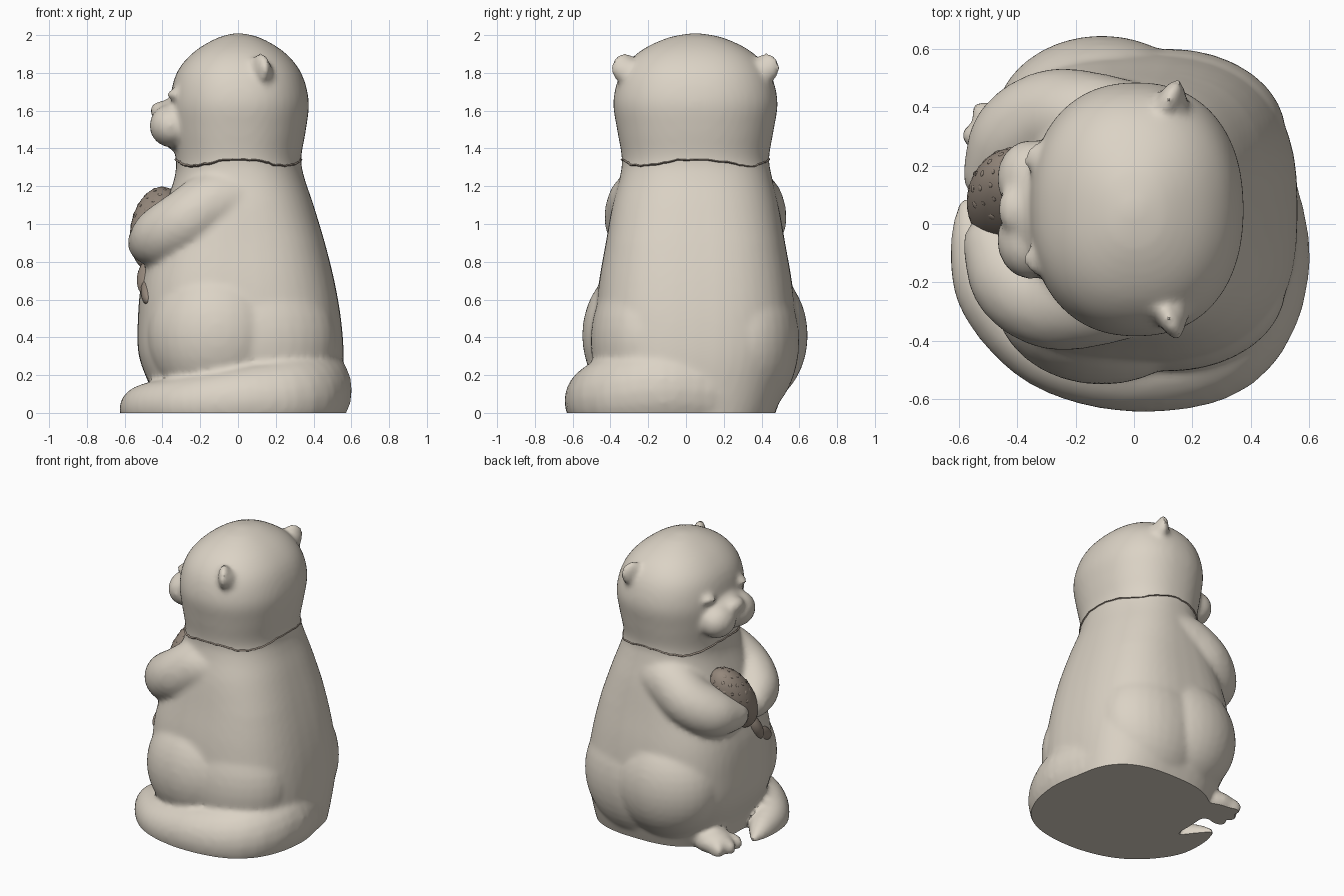
import bpy, bmesh, math, random
from mathutils import Vector, Matrix, Quaternion

if "Cube" in bpy.data.objects:
    bpy.data.objects.remove(bpy.data.objects["Cube"])

random.seed(4)
MID = 0.05                      # the figure's symmetry plane in y


def spline(pts, steps):
    """Catmull-Rom through tuples of any length."""
    out = []
    for i in range(len(pts) - 1):
        p = [pts[max(i - 1, 0)], pts[i], pts[i + 1], pts[min(i + 2, len(pts) - 1)]]
        for s in range(steps):
            t = s / steps
            out.append(tuple(0.5 * (2 * b + (c - a) * t + (2 * a - 5 * b + 4 * c - d) * t * t
                             + (3 * b - a - 3 * c + d) * t ** 3) for a, b, c, d in zip(*p)))
    return out + [tuple(pts[-1])]


def skin(bm, rings, cap=True):
    n = len(rings[0])
    for a, b in zip(rings, rings[1:]):
        for i in range(n):
            bm.faces.new((a[i], a[(i + 1) % n], b[(i + 1) % n], b[i]))
    if cap:
        bm.faces.new(rings[0][::-1])
        bm.faces.new(rings[-1])


def blob(bm, loc, scale, rot=Quaternion(), u=20, v=12):
    """Ellipsoid with tiny capped poles."""
    m = Matrix.Translation(loc) @ rot.to_matrix().to_4x4() @ Matrix.Diagonal((*scale, 1))
    rings = []
    for j in range(v + 1):
        b = -math.pi / 2 + math.pi * min(max(j, .1), v - .1) / v
        rings.append([bm.verts.new(m @ Vector((math.cos(b) * math.cos(2 * math.pi * i / u),
                                               math.cos(b) * math.sin(2 * math.pi * i / u),
                                               math.sin(b)))) for i in range(u)])
    skin(bm, rings)


def limb(bm, pts, steps=6):
    for x, y, z, r in spline(pts, steps):
        blob(bm, (x, y, z), (r, r, r))


def yaw(deg):
    return Quaternion((0, 0, 1), math.radians(deg))


def flip(p):
    return (p[0], 2 * MID - p[1], *p[2:])


def oval(x0, x1, y0, y1, a, grow=0.0, power=2.3):
    c, s = math.cos(a), math.sin(a)
    return ((x0 + x1) / 2 + ((x1 - x0) / 2 + grow) * math.copysign(abs(c) ** (2 / power), c),
            (y0 + y1) / 2 + ((y1 - y0) / 2 + grow) * math.copysign(abs(s) ** (2 / power), s))


def material(name, *rgb):
    m = bpy.data.materials.new(name)
    m.diffuse_color = (*rgb, 1)
    m.use_nodes = True
    m.node_tree.nodes["Principled BSDF"].inputs["Base Color"].default_value = m.diffuse_color
    return m


def finish(name, bm, mat):
    me = bpy.data.meshes.new(name)
    bm.to_mesh(me)
    bm.free()
    ob = bpy.data.objects.new(name, me)
    bpy.context.collection.objects.link(ob)
    bpy.ops.object.select_all(action='DESELECT')
    bpy.context.view_layer.objects.active = ob
    ob.select_set(True)
    me.materials.append(mat)
    return ob


cream = material("cream", .71, .65, .56)
brown = material("brown", .30, .245, .20)

# torso and head: one loft of z, x0, x1, y0, y1
bm = bmesh.new()
profile = [(-.06, -.40, .53, -.40, .45), (.1, -.45, .55, -.46, .51), (.3, -.525, .56, -.48, .57),
           (.5, -.53, .545, -.48, .58), (.7, -.51, .51, -.46, .56), (.9, -.45, .46, -.425, .525),
           (1.1, -.385, .40, -.39, .49), (1.25, -.335, .35, -.35, .455), (1.35, -.33, .335, -.34, .44),
           (1.5, -.35, .36, -.365, .465), (1.65, -.36, .375, -.385, .485), (1.8, -.325, .335, -.345, .445),
           (1.91, -.235, .245, -.25, .35), (1.985, -.11, .12, -.10, .20), (2.01, -.02, .02, .03, .07)]
rings = []
for z, *box in spline(profile, 4):
    power = 2.25 + .45 * min(max((1.3 - z) / .4, 0), 1)
    rings.append([bm.verts.new((*oval(*box, 2 * math.pi * i / 48, power=power), z)) for i in range(48)])
skin(bm, rings)

# haunches blending back into the hips
for y, s in ((.34, 1), (-.245, -1)):
    blob(bm, (-.11, y, .41), (.37, .305, .38), u=32, v=20)
    blob(bm, (.12, y - s * .03, .38), (.40, .29, .42), u=32, v=20)

# tail wrapping round one side to the front
limb(bm, [(.24, .18, .10, .29), (.34, -.12, .12, .265), (.27, -.37, .08, .225), (0, -.46, .06, .185),
          (-.28, -.42, .04, .15), (-.47, -.25, .03, .13), (-.54, -.08, .02, .09), (-.575, .06, .01, .03)])

# arms with paws and fingers, mirrored
arm = [(-.02, .32, 1.13, .165), (-.14, .345, 1.10, .175), (-.28, .36, 1.01, .17),
       (-.40, .29, .935, .16), (-.475, .17, .90, .11)]
fingers = [(-.50, .10, .94 - .05 * k, .045) for k in range(3)]
for side in (lambda p: p, flip):
    limb(bm, [side(p) for p in arm])
    for f in fingers:
        x, y, z, r = side(f)
        blob(bm, (x, y, z), (r, r * 1.7, r * .8))

# foot with toes
blob(bm, (-.41, .29, .045), (.155, .12, .085), yaw(-20))
for x, y, a in ((-.51, .22, 5), (-.52, .295, -12), (-.49, .365, -30)):
    blob(bm, (x, y, .03), (.075, .047, .06), yaw(a))

# face mask, muzzle, nose, chin, closed eyes and ears
blob(bm, (-.20, MID, 1.57), (.18, .29, .20), u=32, v=20)
blob(bm, (-.33, MID, 1.57), (.105, .17, .10))
blob(bm, (-.32, MID, 1.44), (.075, .12, .05))
blob(bm, (-.415, MID, 1.60), (.05, .08, .05))
for s in (1, -1):
    blob(bm, (-.355, MID + s * .105, 1.52), (.115, .135, .115))
    blob(bm, (-.34, MID + s * .18, 1.685), (.035, .05, .028), yaw(-s * 25))
    blob(bm, (.12, MID + s * .375, 1.825), (.038, .08, .082), yaw(-s * 30))
    blob(bm, (.14, MID + s * .34, 1.80), (.035, .07, .07), yaw(-s * 30))

# fuse everything into one soft sculpted skin, then cut the flat base
body = finish("otter_body", bm, cream)
rm = body.modifiers.new("fuse", 'REMESH')
rm.mode, rm.voxel_size = 'VOXEL', .017
sm = body.modifiers.new("soften", 'SMOOTH')
sm.factor, sm.iterations = .5, 9
for name in ("fuse", "soften"):
    bpy.ops.object.modifier_apply(modifier=name)
bm = bmesh.new()
bm.from_mesh(body.data)
cut = bmesh.ops.bisect_plane(bm, geom=bm.verts[:] + bm.edges[:] + bm.faces[:], plane_co=(0, 0, 0),
                             plane_no=(0, 0, 1), clear_inner=True)
bmesh.ops.edgeloop_fill(bm, edges=[e for e in cut["geom_cut"] if isinstance(e, bmesh.types.BMEdge)])
bmesh.ops.recalc_face_normals(bm, faces=bm.faces[:])
bm.to_mesh(body.data)
bm.free()
bpy.ops.object.shade_smooth_by_angle(angle=math.radians(35))

# thin uneven neck seam
bm = bmesh.new()
rings = [[], [], []]
for i in range(96):
    a = 2 * math.pi * i / 96
    z = 1.325 + .018 * math.cos(4 * a) + random.uniform(-.004, .004)
    for ring, dz, g in zip(rings, (-.011, 0, .011), (-.012, .004, -.012)):
        ring.append(bm.verts.new((*oval(-.332, .337, -.342, .442, a, g), z + dz)))
skin(bm, rings + [rings[0]], cap=False)
bmesh.ops.recalc_face_normals(bm, faces=bm.faces[:])
finish("neck_seam", bm, brown)
bpy.ops.object.shade_smooth_by_angle()

# fish held in the paws: body, tail fin lobes, flat spots
bm = bmesh.new()
q = Vector((.08, .28, .50)).to_track_quat('Z', 'X')
centre = Vector((-.425, .09, .97))
size = Vector((.135, .145, .25))
blob(bm, centre, size, q, 40, 28)
blob(bm, (-.475, -.07, .72), (.05, .06, .11), q)
for d, length in (((0, -.1, -1), .135), ((0, -.9, -.5), .11)):
    d = Vector(d).normalized()
    blob(bm, Vector((-.48, -.085, .68)) + d * length * .7, (.035, .05, length),
         Quaternion((1, 0, 0), math.atan2(-d.y, d.z)))
for k in range(60):
    a, h, r = k * 2.4, .95 - .0155 * k, random.uniform(.008, .014)
    w = math.sqrt(1 - h * h)
    n = (math.cos(a) * w, math.sin(a) * w, h)
    p = Vector([n[i] * size[i] for i in range(3)])
    out = q @ Vector([n[i] / size[i] for i in range(3)])
    blob(bm, centre + q @ p, (r, r, .003), out.to_track_quat('Z', 'Y'), 10, 6)
finish("held_fish", bm, brown)
bpy.ops.object.shade_smooth_by_angle()
